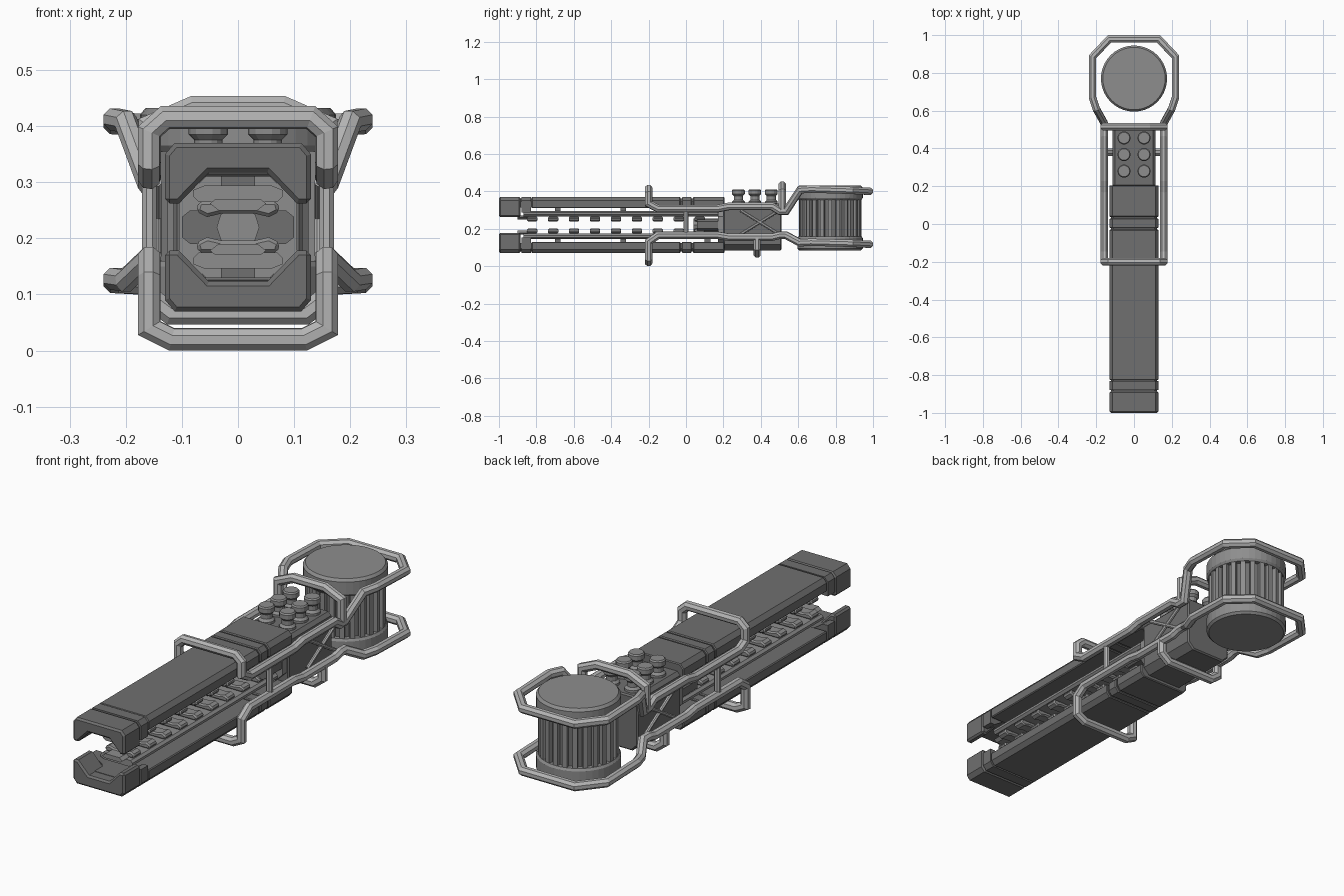
import bpy, bmesh, math
from mathutils import Matrix, Vector

cube = bpy.data.objects.get("Cube")
if cube:
    bpy.data.objects.remove(cube, do_unlink=True)

MID = 0.22  # height of the barrel axis


def material(name, v):
    m = bpy.data.materials.new(name)
    m.use_nodes = True
    m.diffuse_color = (v, v, v, 1)
    m.node_tree.nodes["Principled BSDF"].inputs["Base Color"].default_value = (v, v, v, 1)
    return m


dark = material("dark grey", 0.16)
mid = material("mid grey", 0.27)
light = material("light grey", 0.46)


def finish(name, bm, mat):
    bmesh.ops.recalc_face_normals(bm, faces=bm.faces)
    me = bpy.data.meshes.new(name)
    bm.to_mesh(me)
    bm.free()
    me.materials.append(mat)
    ob = bpy.data.objects.new(name, me)
    bpy.context.collection.objects.link(ob)
    return ob


def prism(name, half, y0, y1, mat, flip=False, taper=0):
    """Symmetric profile (x, z above axis) extruded along y."""
    s = -1 if flip else 1
    pts = half + [(-x, z) for x, z in reversed(half) if x > 0]
    bm = bmesh.new()
    f = bm.faces.new([bm.verts.new((x, y0, MID + s * z)) for x, z in pts])
    ext = bmesh.ops.extrude_face_region(bm, geom=[f])
    bmesh.ops.translate(bm, vec=(0, y1 - y0, 0),
                        verts=[g for g in ext["geom"] if isinstance(g, bmesh.types.BMVert)])
    ob = finish(name, bm, mat)
    if taper:
        b = ob.modifiers.new("edge", 'BEVEL')
        b.width, b.segments, b.limit_method = taper, 1, 'ANGLE'
        b.angle_limit = math.radians(60)
    return ob


def lathe(name, profile, centre, mat, sides):
    bm = bmesh.new()
    rings = [[bm.verts.new((centre[0] + r * math.cos(a), centre[1] + r * math.sin(a), z))
              for a in (2 * math.pi * i / sides for i in range(sides))] for r, z in profile]
    for a, b in zip(rings, rings[1:]):
        for i in range(sides):
            j = (i + 1) % sides
            bm.faces.new((a[i], a[j], b[j], b[i]))
    bm.faces.new(rings[0])
    bm.faces.new(rings[-1])
    return finish(name, bm, mat)


def tube(name, path, r=0.021, closed=False, mat=light):
    """Octagonal bar swept along a path with mitred corners."""
    pts = [Vector(p) for p in path]
    n = len(pts)
    bm = bmesh.new()
    rings = []
    d = (pts[1] - pts[0]).normalized()
    u = d.orthogonal().normalized()
    w = d.cross(u)
    ring = [pts[0] + r * (math.cos(a) * u + math.sin(a) * w)
            for a in (math.pi / 8 + math.pi * k / 4 for k in range(8))]
    rings.append([bm.verts.new(p) for p in ring])
    for i in range(1, n):
        d = (pts[i] - pts[i - 1]).normalized()
        e = (pts[i + 1] - pts[i]).normalized() if i < n - 1 else d
        plane = (d + e).normalized()
        ring = [p + d * ((pts[i] - p).dot(plane) / d.dot(plane)) for p in ring]
        rings.append([bm.verts.new(p) for p in ring])
    for a, b in zip(rings, rings[1:]):
        for k in range(8):
            j = (k + 1) % 8
            bm.faces.new((a[k], a[j], b[j], b[k]))
    bm.faces.new(rings[0])
    bm.faces.new(rings[-1])
    return finish(name, bm, mat)


def across(half):
    """Complete a path that starts on the right end with its left mirror."""
    return half + [(-x, y, z) for x, y, z in reversed(half) if x > 0]


# Outer rails, inner rails, teeth and muzzle jaws, above and below the axis
body = [(0.13, 0.09), (0.13, 0.13), (0.113, 0.15)]
core = [(0.122, 0.095), (0.122, 0.125), (0.108, 0.142)]
jaw = [(0.052, 0.097), (0.105, 0.042), (0.13, 0.042), (0.13, 0.13), (0.113, 0.15)]
collar = [(0.058, 0.097), (0.105, 0.066), (0.13, 0.066), (0.13, 0.13), (0.113, 0.15)]
inner = [(0.03, 0.045), (0.07, 0.045), (0.08, 0.055), (0.08, 0.066), (0.06, 0.074)]
for flip, side in ((False, "upper"), (True, "lower")):
    prism(side + "_muzzle_jaw", jaw, -1, -0.885, dark, flip, 0.008)
    prism(side + "_muzzle_collar", collar, -0.88, -0.83, dark, flip)
    prism(side + "_rail_core", core, -0.95, 0.19, dark, flip)
    for y0, y1 in ((-0.826, -0.03), (-0.022, 0.03), (0.038, 0.205)):
        prism(side + "_rail", body, y0, y1, dark, flip, 0.004)
    prism(side + "_inner_rail", inner, -0.87, 0.2, mid, flip)
    prism(side + "_inner_tip", [(0.035, 0.03), (0.05, 0.042), (0.04, 0.05)],
          -0.9, -0.84, mid, flip)
    for i in range(9):
        y = -0.85 + i * 0.112
        prism(side + "_tooth", [(0.03, 0.024), (0.055, 0.018), (0.075, 0.028), (0.07, 0.046)],
              y, y + 0.055, mid, flip, 0.006)
    s = -1 if flip else 1
    for y in (-0.7, -0.35, 0.1):
        prism(side + "_rail_spacer", [(0.03, 0.07), (0.03, 0.1)], y, y + 0.03, dark, flip)

# Receiver block and the breech plug in front of it
prism("receiver", [(0.085, -0.135), (0.115, -0.105), (0.115, 0.1), (0.1, 0.115)],
      0.2, 0.51, dark, taper=0.006)
prism("breech_plate", [(0.05, -0.097), (0.105, -0.045), (0.105, 0.045), (0.05, 0.097)],
      0.17, 0.21, mid)
prism("breech_collar", [(0.085, -0.03), (0.1, -0.018), (0.1, 0.018), (0.085, 0.03)],
      0.06, 0.2, dark)
plug = lathe("breech_plug", [(0.038, -0.08), (0.038, 0.08)], (0, 0), mid, 10)
plug.matrix_world = Matrix.Translation((0, 0.12, MID)) @ Matrix.Rotation(math.pi / 2, 4, 'X')

# Six spool-shaped knobs on the receiver
for x in (-0.053, 0.053):
    for y in (0.28, 0.368, 0.456):
        lathe("knob", [(0.035, 0.33), (0.035, 0.345), (0.025, 0.355), (0.025, 0.375),
                       (0.035, 0.385), (0.035, 0.405), (0.03, 0.411)], (x, y), mid, 14)

# Rear drum with caps and fins
DRUM = (0, 0.77)
lathe("drum_core", [(0.148, 0.15), (0.148, 0.365)], DRUM, dark, 40)
lathe("drum_lower_cap", [(0.165, 0.085), (0.175, 0.095), (0.175, 0.15), (0.168, 0.16)],
      DRUM, mid, 40)
lathe("drum_upper_cap", [(0.168, 0.355), (0.175, 0.365), (0.175, 0.42), (0.165, 0.432)],
      DRUM, mid, 40)
bm = bmesh.new()
for i in range(24):
    turn = Matrix.Translation((*DRUM, 0.257)) @ Matrix.Rotation(2 * math.pi * i / 24, 4, 'Z')
    size = Matrix.Diagonal((0.03, 0.021, 0.205, 1))
    bmesh.ops.create_cube(bm, size=1, matrix=turn @ Matrix.Translation((0.152, 0, 0)) @ size)
finish("drum_fins", bm, mid)

# Guard frame: hoops, side bars and rear rings
X = 0.158
tube("upper_guard", across([(0.22, 0.885, 0.405), (0.22, 0.67, 0.412), (0.2, 0.61, 0.408),
                            (X, 0.535, 0.295), (X, 0.5, 0.295), (X, 0.46, 0.32),
                            (X, 0.23, 0.32), (X, 0.17, 0.308), (X, -0.15, 0.308),
                            (X, -0.2, 0.335), (X, -0.2, 0.39), (0.13, -0.2, 0.415)]))
tube("lower_guard", across([(0.22, 0.885, 0.122), (0.22, 0.67, 0.128), (0.2, 0.61, 0.125),
                            (X, 0.535, 0.165), (X, 0.5, 0.165), (X, 0.46, 0.155),
                            (X, 0.23, 0.155), (X, 0.17, 0.165), (X, -0.15, 0.165),
                            (X, -0.2, 0.13), (X, -0.2, 0.04), (0.118, -0.2, 0.02)]))
for z, side in ((0.405, "upper"), (0.122, "lower")):
    tube(side + "_rear_ring", across([(0.22, 0.88, z), (0.22, 0.885, z), (0.13, 0.98, z - 0.005)]))
tube("rear_top_hoop", across([(X, 0.515, 0.3), (X, 0.515, 0.4), (0.08, 0.515, 0.434)]))
tube("lower_handle", across([(X, 0.38, 0.155), (X, 0.38, 0.095), (0.12, 0.38, 0.066)]))

# Side struts and cross braces
for s in (-1, 1):
    tube("side_strut", [(s * X, 0, 0.165), (s * X, 0, 0.308)], 0.014)
    for a, b in ((0.17, 0.3), (0.3, 0.17)):
        tube("cross_brace", [(s * 0.145, 0.29, a), (s * 0.145, 0.5, b)], 0.009)
